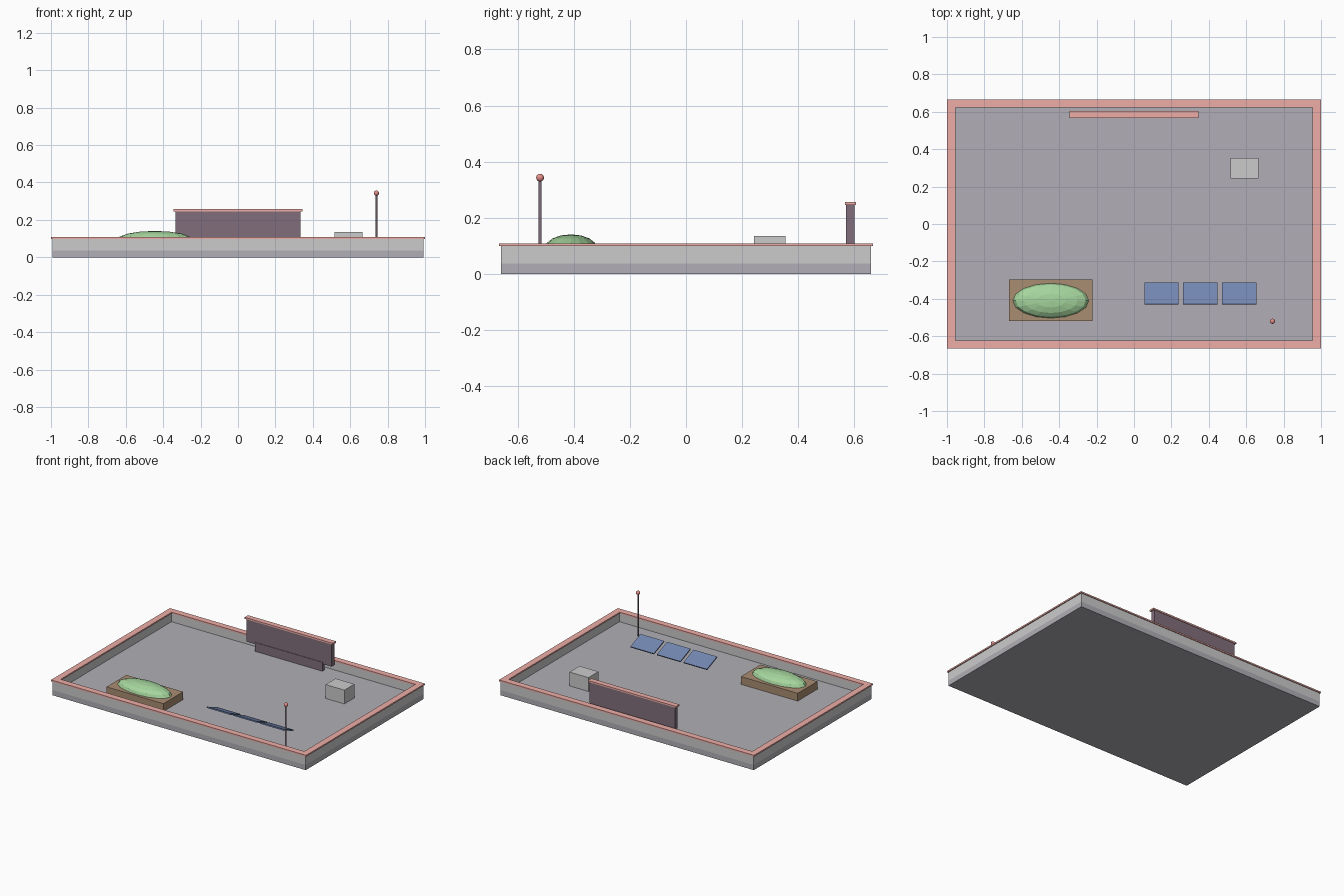
import bpy, math

if "Cube" in bpy.data.objects:
    bpy.data.objects.remove(bpy.data.objects["Cube"])

FLOOR = 0.037


def material(name, r, g, b):
    m = bpy.data.materials.new(name)
    m.diffuse_color = (r, g, b, 1)
    m.use_nodes = True
    m.node_tree.nodes["Principled BSDF"].inputs["Base Color"].default_value = m.diffuse_color
    return m


RED = material("coping_red", 0.86, 0.42, 0.39)
TIP = material("tip_red", 0.80, 0.28, 0.26)
PLUM = material("dark_plum", 0.22, 0.155, 0.20)
DECK = material("deck_grey", 0.44, 0.43, 0.465)
PALE = material("vent_pale", 0.69, 0.69, 0.70)
BROWN = material("wood_brown", 0.40, 0.27, 0.17)
GREEN = material("leaf_green", 0.38, 0.67, 0.34)
BLUE = material("panel_blue", 0.17, 0.24, 0.44)


def finish(name, mat):
    ob = bpy.context.object
    ob.name = name
    if mat:
        ob.data.materials.append(mat)
    return ob


def box(name, x0, x1, y0, y1, z0, z1, mat=None):
    bpy.ops.mesh.primitive_cube_add(
        size=1, location=((x0 + x1) / 2, (y0 + y1) / 2, (z0 + z1) / 2))
    bpy.context.object.scale = (x1 - x0, y1 - y0, z1 - z0)
    bpy.ops.object.transform_apply(location=False, rotation=False)
    return finish(name, mat)


def frame(name, ox, oy, ix, iy, z0, z1, mat=None):
    """Closed rectangular ring."""
    corners = [(-1, -1), (1, -1), (1, 1), (-1, 1)]
    verts = [(sx * w, sy * d, z)
             for w, d, z in ((ox, oy, z0), (ox, oy, z1), (ix, iy, z1), (ix, iy, z0))
             for sx, sy in corners]
    faces = []
    for r in range(4):
        n = (r + 1) % 4
        for i in range(4):
            j = (i + 1) % 4
            faces.append((r * 4 + i, r * 4 + j, n * 4 + j, n * 4 + i))
    me = bpy.data.meshes.new(name)
    me.from_pydata(verts, [], faces)
    ob = bpy.data.objects.new(name, me)
    bpy.context.collection.objects.link(ob)
    if mat:
        me.materials.append(mat)
    return ob


# Roof deck, parapet and coping
box("roof_deck", -0.993, 0.993, -0.66, 0.66, 0, FLOOR, DECK)
frame("parapet", 0.993, 0.66, 0.962, 0.629, FLOOR, 0.099)
frame("coping", 1.0, 0.666, 0.955, 0.622, 0.099, 0.109, RED)

# Screen wall at the back, on a narrower foot
box("screen_foot", -0.265, 0.265, 0.568, 0.59, FLOOR, 0.1, PLUM)
box("screen_wall", -0.335, 0.335, 0.571, 0.601, 0.087, 0.246, PLUM)
box("screen_cap", -0.345, 0.345, 0.567, 0.605, 0.246, 0.257, RED)

# Ventilation unit
box("vent_unit", 0.517, 0.665, 0.242, 0.354, FLOOR, 0.135, PALE)

# Planter with bush
box("planter", -0.668, -0.222, -0.518, -0.297, FLOOR, 0.092, BROWN)
bpy.ops.mesh.primitive_uv_sphere_add(segments=16, ring_count=8, radius=1,
                                     location=(-0.445, -0.41, 0.092))
bpy.context.object.scale = (0.203, 0.093, 0.049)
finish("bush", GREEN)

# Row of tilted solar panels
for i in range(3):
    bpy.ops.mesh.primitive_cube_add(size=1, location=(0.147 + i * 0.208, -0.371, 0.083),
                                    rotation=(math.radians(-22), 0, 0))
    bpy.context.object.scale = (0.184, 0.123, 0.008)
    finish(f"solar_panel_{i + 1}", BLUE)

# Mast with a round tip
bpy.ops.mesh.primitive_cylinder_add(vertices=12, radius=0.005, depth=0.34 - FLOOR,
                                    location=(0.74, -0.52, (0.34 + FLOOR) / 2))
finish("mast", PLUM)
bpy.ops.mesh.primitive_uv_sphere_add(segments=12, ring_count=8, radius=0.014,
                                     location=(0.74, -0.52, 0.343))
finish("mast_tip", TIP)
bpy.ops.object.shade_smooth()
